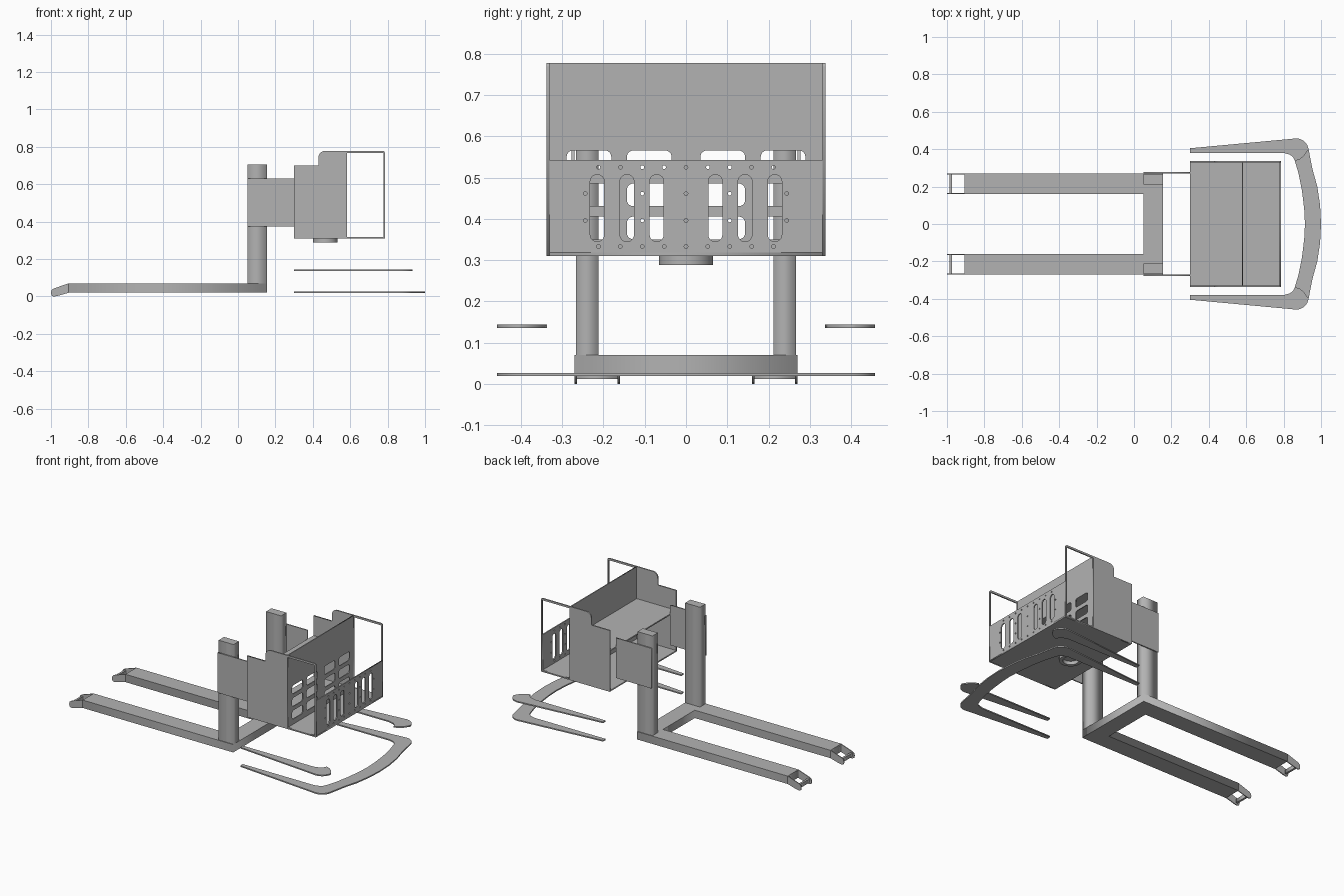
import bpy, math
from mathutils import Matrix

cube = bpy.data.objects.get("Cube")
if cube:
    bpy.data.objects.remove(cube, do_unlink=True)

grey = bpy.data.materials.new("plain grey")
grey.use_nodes = True
grey.diffuse_color = (0.45, 0.45, 0.45, 1)
grey.node_tree.nodes["Principled BSDF"].inputs["Base Color"].default_value = grey.diffuse_color

# Axes of a sheet: columns are its width, height and thickness directions
TOP = Matrix.Identity(3)
SIDE = Matrix(((1, 0, 0), (0, 0, -1), (0, 1, 0)))
END = Matrix(((0, 0, 1), (1, 0, 0), (0, 1, 0)))


def sheet(name, loops, axes, low, high):
    """Flat sheet from an outline and holes, spanning low..high on its normal."""
    curve = bpy.data.curves.new(name, 'CURVE')
    curve.dimensions = '2D'
    curve.fill_mode = 'BOTH'
    curve.extrude = (high - low) / 2
    for loop in loops:
        spline = curve.splines.new('POLY')
        spline.points.add(len(loop) - 1)
        for point, (u, v) in zip(spline.points, loop):
            point.co = (u, v, 0, 1)
        spline.use_cyclic_u = True
    temp = bpy.data.objects.new(name + " outline", curve)
    bpy.context.collection.objects.link(temp)
    graph = bpy.context.evaluated_depsgraph_get()
    mesh = bpy.data.meshes.new_from_object(temp.evaluated_get(graph))
    bpy.data.objects.remove(temp, do_unlink=True)
    normal = axes.col[2]
    middle = (low + high) / 2
    if axes is SIDE:
        middle = -middle
    mesh.transform(Matrix.Translation(normal * middle) @ axes.to_4x4())
    mesh.materials.clear()
    mesh.materials.append(grey)
    mesh.name = name
    ob = bpy.data.objects.new(name, mesh)
    bpy.context.collection.objects.link(ob)
    return ob


def rect(u0, u1, v0, v1):
    return [(u0, v0), (u1, v0), (u1, v1), (u0, v1)]


def arc(cu, cv, r, start, end, steps=6):
    angles = [math.radians(start + (end - start) * i / steps) for i in range(steps + 1)]
    return [(cu + r * math.cos(a), cv + r * math.sin(a)) for a in angles]


def rounded(cu, cv, w, h, r):
    w, h = w / 2 - r, h / 2 - r
    return (arc(cu + w, cv + h, r, 0, 90) + arc(cu - w, cv + h, r, 90, 180)
            + arc(cu - w, cv - h, r, 180, 270) + arc(cu + w, cv - h, r, 270, 360))


def circle(cu, cv, r, steps=12):
    return arc(cu, cv, r, 0, 360, steps)[:-1]


def flip(points):
    return [(u, -v) for u, v in reversed(points)]


# Fork base: two forks joined by a crossbeam
half = [(0.155, 0.27), (-0.905, 0.27), (-0.905, 0.16), (0.05, 0.16)]
sheet("fork_base", [half + flip(half)], TOP, 0.02, 0.07)

# Sheet profiles seen from the side
tip = [(-0.905, 0.02), (-0.905, 0.07), (-0.985, 0.043), (-0.997, 0.034),
       (-1, 0.02), (-0.997, 0.005), (-0.985, 0), (-0.965, 0.003)]
shell = ([(0.30, 0.31), (0.785, 0.31)] + arc(0.775, 0.768, 0.01, 0, 90)
         + arc(0.465, 0.743, 0.035, 90, 180) + [(0.43, 0.70), (0.30, 0.70)])
opening = rect(0.584, 0.777, 0.318, 0.766)

# Guard outlines seen from above
arm_outer = ([(0.30, 0.38), (0.30, 0.405), (0.84, 0.455)]
             + arc(0.866, 0.39, 0.068, 90, 8, 8))
arm_inner = [(0.86, 0.337), (0.852, 0.355), (0.835, 0.37), (0.80, 0.38)]
bow_outer = [(0.955, 0.29), (0.98, 0.20), (0.995, 0.10)]
bow_inner = [(0.91, 0.08), (0.898, 0.18), (0.88, 0.27)]

for side, s in (("left", 1), ("right", -1)):
    def span(a, b):
        return sorted((s * a, s * b))

    # Mast posts and the plates carrying the cabin
    sheet(f"post_{side}", [rect(0.05, 0.155, *span(0.212, 0.266))], TOP, 0.07, 0.705)
    sheet(f"carrier_plate_{side}", [rect(0.05, 0.30, 0.375, 0.63)], SIDE, *span(0.27, 0.277))

    # Fork tips: two cheeks and a cross bar
    for where, y in (("outer", 0.264), ("inner", 0.16)):
        sheet(f"tip_{where}_{side}", [tip], SIDE, *span(y, y + 0.006))
    sheet(f"tip_bar_{side}", [rect(-0.987, -0.974, *span(0.166, 0.264))], TOP, 0.012, 0.036)

    # Cabin side with its open frame
    sheet(f"cabin_side_{side}", [shell, opening], SIDE, *span(0.33, 0.338))

    # Upper guard arm with rounded end
    arm = arm_outer + [(0.91, 0.365), (0.885, 0.345)] + arm_inner
    sheet(f"upper_guard_{side}", [arm if s > 0 else flip(arm)], TOP, 0.136, 0.144)

# Lower guard: both arms joined by a bow
outer = arm_outer + bow_outer
inner = bow_inner + arm_inner
sheet("lower_guard", [outer + [(1.0, 0)] + flip(outer) + flip(inner) + [(0.914, 0)] + inner],
      TOP, 0.019, 0.027)

# Cabin floor and shelf
sheet("cabin_floor", [rect(0.30, 0.785, -0.33, 0.33)], TOP, 0.31, 0.318)
sheet("cabin_shelf", [rect(0.30, 0.578, -0.33, 0.33)], TOP, 0.566, 0.574)

# Middle panel with a grid of windows
windows = [rounded(y, z, 0.108, 0.055, 0.015)
           for y in (-0.235, -0.089, 0.089, 0.235) for z in (0.378, 0.458, 0.538)]
sheet("middle_panel", [rect(-0.33, 0.33, 0.318, 0.777)] + windows, END, 0.578, 0.584)

# End panel with upright slots and bolt holes
slots = [rounded(y * s, 0.426, 0.034, 0.162, 0.0165) for y in (0.071, 0.143, 0.215) for s in (-1, 1)]
bolts = [circle(i * 0.053, z, 0.0045) for i in range(-4, 5) for z in (0.333, 0.525)]
bolts += [circle(y, z, 0.0045) for y in (-0.244, -0.106, 0, 0.106, 0.244) for z in (0.396, 0.461)]
sheet("end_panel", [rect(-0.33, 0.33, 0.318, 0.543)] + slots + bolts, END, 0.778, 0.785)

# Ring under the cabin
sheet("turning_ring", [circle(0.467, 0, 0.065, 48), circle(0.467, 0, 0.045, 48)], TOP, 0.288, 0.31)
